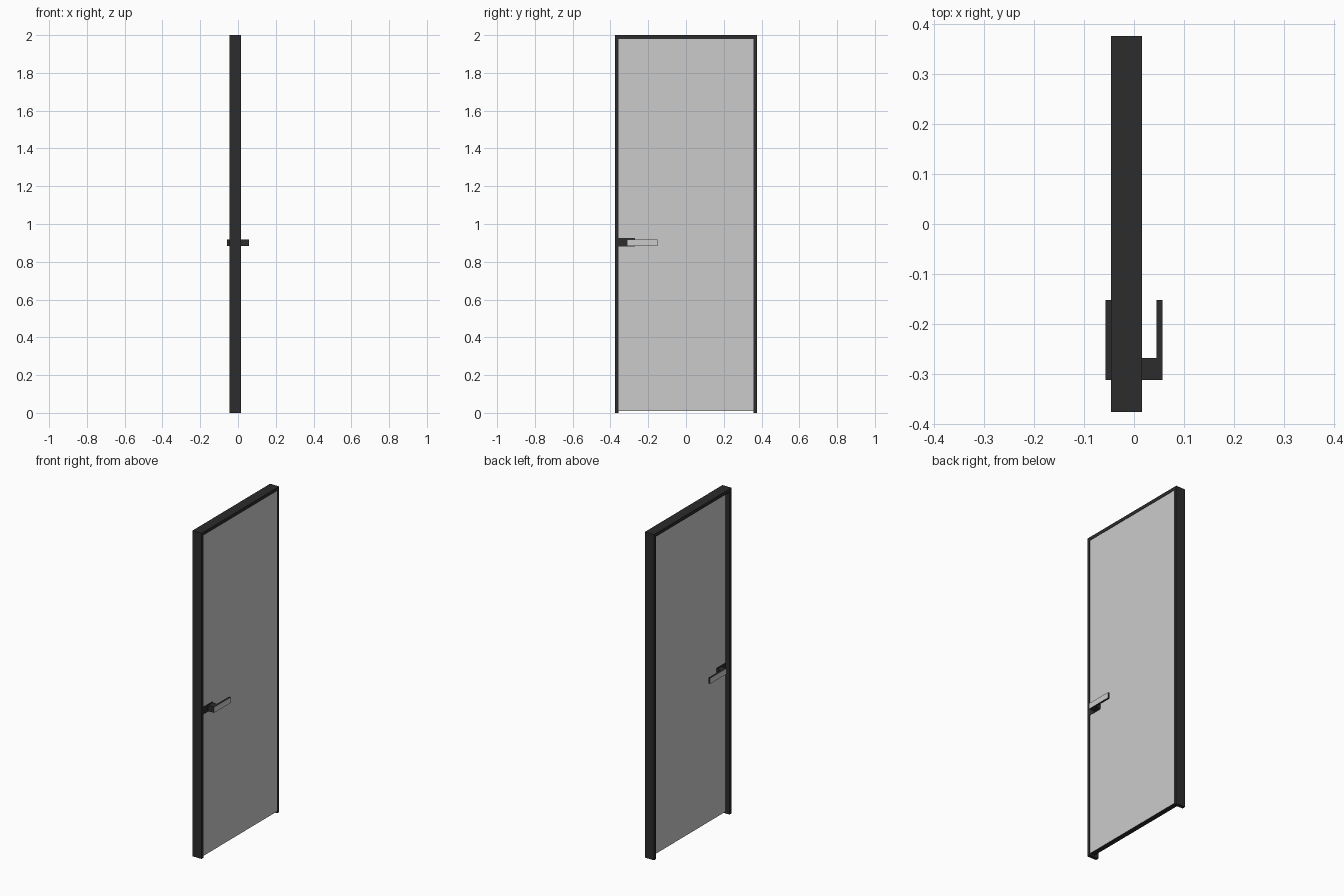
import bpy, bmesh

if "Cube" in bpy.data.objects:
    bpy.data.objects.remove(bpy.data.objects["Cube"])

def material(name, v):
    m = bpy.data.materials.new(name)
    m.diffuse_color = (v, v, v, 1)
    m.use_nodes = True
    m.node_tree.nodes["Principled BSDF"].inputs["Base Color"].default_value = m.diffuse_color
    return m

DARK = material("dark_metal", 0.025)
GREY = material("grey_panel", 0.55)

def extrude_x(name, outline, x0, x1, light_faces=False):
    """Extrude a (y, z) outline from x0 to x1; optionally grey on the x faces."""
    bm = bmesh.new()
    face = bm.faces.new([bm.verts.new((x0, y, z)) for y, z in outline])
    ext = bmesh.ops.extrude_face_region(bm, geom=[face])
    verts = [g for g in ext["geom"] if isinstance(g, bmesh.types.BMVert)]
    bmesh.ops.translate(bm, vec=(x1 - x0, 0, 0), verts=verts)
    bmesh.ops.recalc_face_normals(bm, faces=bm.faces)
    for f in bm.faces:
        f.material_index = int(light_faces and abs(f.normal.x) > 0.9)
    me = bpy.data.meshes.new(name)
    bm.to_mesh(me)
    bm.free()
    me.materials.append(DARK)
    me.materials.append(GREY)
    ob = bpy.data.objects.new(name, me)
    bpy.context.collection.objects.link(ob)
    return ob

def rect(y0, y1, z0, z1):
    return [(y0, z0), (y1, z0), (y1, z1), (y0, z1)]

# Door frame: two jambs and a header, open at the floor
W, T, H = 0.377, 0.02, 2.0
extrude_x("door_frame", [(-W, 0), (-W, H), (W, H), (W, 0),
                         (W - T, 0), (W - T, H - T), (-W + T, H - T), (-W + T, 0)],
          -0.046, 0.016)

# Door leaf, nearly flush at the front and recessed at the back
LEAF_BACK, LEAF_FRONT = -0.018, 0.014
extrude_x("door_leaf", rect(-W + T, W - T, 0.01, H - T), LEAF_BACK, LEAF_FRONT, True)

# Handle set on each side: latch plate, post and lever
for side, s, surface in (("front", 1, LEAF_FRONT), ("back", -1, LEAF_BACK)):
    extrude_x(side + "_latch_plate", rect(-W + T, -0.27, 0.88, 0.925),
              surface, surface + s * 0.002)
    extrude_x(side + "_handle_post", rect(-0.313, -0.269, 0.884, 0.919),
              surface, s * 0.0455)
    extrude_x(side + "_handle_lever", rect(-0.313, -0.152, 0.884, 0.919),
              s * 0.0455, s * 0.0575, True)
